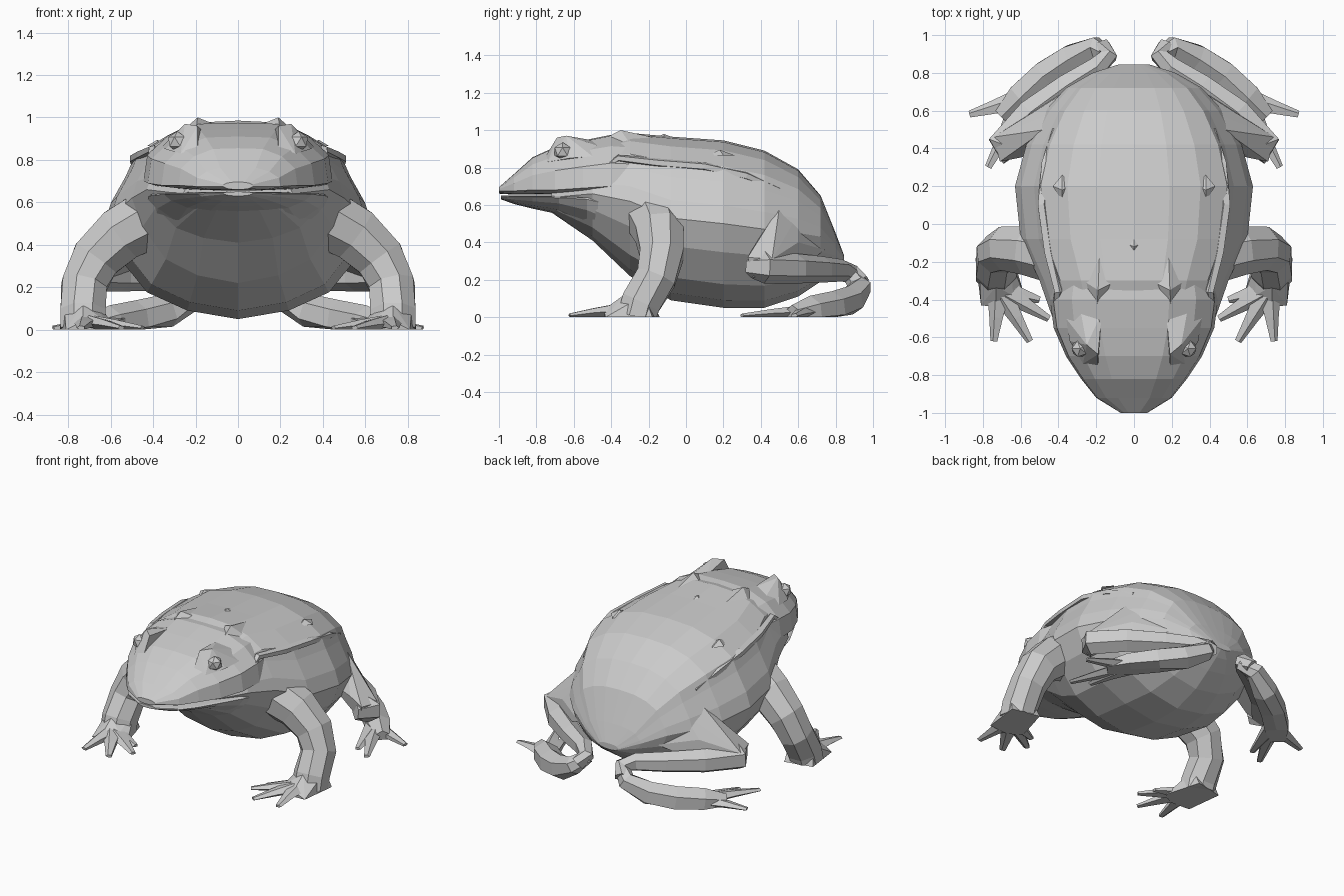
import bpy, bmesh
from math import sin, cos, pi
from mathutils import Vector

cube = bpy.data.objects.get("Cube")
if cube:
    bpy.data.objects.remove(cube)

SKIN = (0.6, 0.6, 0.6, 1)
skin = bpy.data.materials.new("grey skin")
skin.use_nodes = True
skin.diffuse_color = SKIN
skin.node_tree.nodes["Principled BSDF"].inputs["Base Color"].default_value = SKIN

# Half cross-sections, as fractions of half width and of height from the middle
BELLY = [(1, 0), (.9, -.34), (.68, -.72), (.38, -.91), (0, -1)]
BACK = [(0, 1), (.3, .98), (.56, .88), (.78, .69), (.84, .5), (.95, .22)]
SKULL = [(0, 1), (.42, .98), (.74, .78), (.96, .45)]


def finish(name, bm, mirror=False):
    """Turn a bmesh into a flat shaded object, optionally mirrored across x."""
    bmesh.ops.recalc_face_normals(bm, faces=bm.faces)
    mesh = bpy.data.meshes.new(name)
    bm.to_mesh(mesh)
    bm.free()
    mesh.materials.append(skin)
    obj = bpy.data.objects.new(name, mesh)
    bpy.context.collection.objects.link(obj)
    if mirror:
        obj.modifiers.new("Mirror", 'MIRROR')


def bridge(bm, rings):
    """Skin a list of point rings and cap both ends."""
    loops = [[bm.verts.new(p) for p in ring] for ring in rings]
    n = len(loops[0])
    for a, b in zip(loops, loops[1:]):
        for i in range(n):
            j = (i + 1) % n
            bm.faces.new((a[i], a[j], b[j], b[i]))
    bm.faces.new(loops[0])
    bm.faces.new(loops[-1])


def loft(name, upper, stations):
    """Rings along y: (y, half width, top z, bottom z, z of widest point)."""
    half = upper + BELLY
    outline = half + [(-x, z) for x, z in half[-2:0:-1]]
    rings = []
    for y, w, top, bottom, mid in stations:
        rings.append([(x * w, y, mid + z * (top - mid if z > 0 else mid - bottom))
                      for x, z in outline])
    bm = bmesh.new()
    bridge(bm, rings)
    finish(name, bm)


def add_tube(bm, path, sides=6, flat=1.0):
    """Tapered tube through (x, y, z, radius), kept above the ground."""
    pts = [Vector(p[:3]) for p in path]
    # One reference axis per tube, so that the rings never twist
    run = pts[-1] - pts[0]
    ref = Vector((0, -1, 0)) if abs(run.z) > 0.4 else Vector((0, 0, 1))
    rings = []
    for i, p in enumerate(pts):
        t = (pts[min(i + 1, len(pts) - 1)] - pts[max(i - 1, 0)]).normalized()
        side = t.cross(ref).normalized()
        up = side.cross(t)
        ring = []
        for k in range(sides):
            a = 2 * pi * (k + 0.5) / sides
            q = p + path[i][3] * (side * cos(a) + up * sin(a) * flat)
            q.z = max(q.z, 0)
            ring.append(q)
        rings.append(ring)
    bridge(bm, rings)


def tube(name, path, sides=6, flat=1.0):
    bm = bmesh.new()
    add_tube(bm, path, sides, flat)
    finish(name, bm, True)


def hull(name, points):
    bm = bmesh.new()
    verts = [bm.verts.new(p) for p in points]
    bmesh.ops.convex_hull(bm, input=verts)
    loose = [v for v in bm.verts if not v.link_faces]
    bmesh.ops.delete(bm, geom=loose, context='VERTS')
    finish(name, bm, True)


def digits(name, root, tips):
    """Fan of flat tapered toes spreading from a root point."""
    bm = bmesh.new()
    for x, y in tips:
        mid = Vector(root).lerp(Vector((x, y, 0.015)), 0.55)
        add_tube(bm, [(*root, 0.07), (*mid, 0.04), (x, y, 0.008, 0.02)], 5, 0.6)
    finish(name, bm, True)


# Torso
loft("body", BACK, [
    (-.72, .26, .74, .56, .64), (-.5, .43, .93, .41, .66),
    (-.3, .5, .985, .22, .62), (-.08, .6, .965, .09, .53),
    (.2, .63, .945, .05, .5), (.42, .57, .89, .05, .47),
    (.6, .47, .79, .11, .45), (.72, .36, .65, .19, .43),
    (.8, .22, .45, .25, .37), (.845, .08, .33, .29, .31)])

# Head above the mouth, and the jaw below it
loft("head", SKULL, [
    (-1, .07, .695, .66, .675), (-.92, .2, .765, .655, .675),
    (-.82, .28, .855, .655, .68), (-.7, .36, .91, .655, .68),
    (-.55, .425, .945, .655, .69), (-.4, .445, .975, .62, .7),
    (-.25, .42, .96, .6, .7)])
loft("jaw", SKULL, [
    (-.99, .07, .65, .63, .642), (-.92, .19, .65, .605, .64),
    (-.82, .27, .65, .58, .64), (-.68, .35, .65, .55, .638),
    (-.53, .42, .65, .46, .63), (-.4, .43, .65, .36, .6)])

# Eyes set into raised lids
bm = bmesh.new()
bmesh.ops.create_icosphere(bm, subdivisions=1, radius=.05)
bmesh.ops.translate(bm, verts=bm.verts, vec=(.285, -.66, .885))
finish("eye", bm, True)
hull("eyelid", [(.19, -.75, .86), (.27, -.74, .83), (.19, -.69, .96),
                (.25, -.64, .97), (.34, -.62, .85), (.29, -.42, .9),
                (.17, -.47, .94), (.36, -.5, .86)])

# Skin ridges along the back and the low crest behind the head
tube("back_ridge", [(.41, -.46, .78, .015), (.4, -.36, .85, .025),
                    (.45, -.15, .825, .03), (.485, .1, .805, .03),
                    (.465, .32, .755, .03), (.42, .5, .68, .015)], 5, .8)
hull("crest", [(.19, -.35, 1), (.09, -.3, .96), (.27, -.3, .93),
               (.18, -.08, .94), (.2, -.5, .92), (.17, -.3, .9)])

# Warts
for name, x, y, z in (("side_wart", .38, .2, .865), ("middle_wart", 0, -.1, .95)):
    hull(name, [(x - .05, y, z), (x + .05, y, z), (x, y - .08, z),
                (x, y + .06, z), (x, y - .02, z + .03)])

# Front limbs
tube("front_arm", [(.42, -.17, .52, .15), (.55, -.14, .45, .14),
                   (.67, -.13, .335, .125), (.725, -.16, .21, .115),
                   (.73, -.24, .08, .115), (.73, -.26, 0, .115)], 8)
hull("hand", [(.84, -.18, 0), (.65, -.14, 0), (.58, -.38, 0), (.66, -.44, 0),
              (.81, -.43, 0), (.73, -.44, .04), (.64, -.38, .05),
              (.82, -.22, .12), (.65, -.2, .12), (.73, -.33, .12)])
digits("fingers", (.71, -.34, .035),
       [(.74, -.62), (.55, -.62), (.45, -.5), (.5, -.4)])

# Folded hind limbs, the thigh a broad wedge out of the rump
hull("thigh", [(.71, .33, .32), (.745, .46, .31), (.68, .36, .21),
               (.61, .35, .36), (.47, .5, .59), (.4, .6, .55), (.52, .6, .4),
               (.3, .74, .36), (.4, .4, .4), (.5, .62, .26)])
tube("shin", [(.65, .35, .27, .06), (.7, .42, .265, .085), (.55, .59, .26, .08),
              (.36, .73, .255, .07), (.2, .83, .25, .06),
              (.135, .89, .23, .05), (.17, .94, .18, .05)], 6)
tube("foot", [(.13, .88, .22, .045), (.2, .935, .16, .06), (.33, .88, .09, .08),
              (.47, .79, .055, .085), (.6, .67, .03, .085),
              (.7, .57, .015, .05)], 6)
digits("toes", (.58, .66, .03), [(.87, .58), (.77, .3), (.66, .36)])
